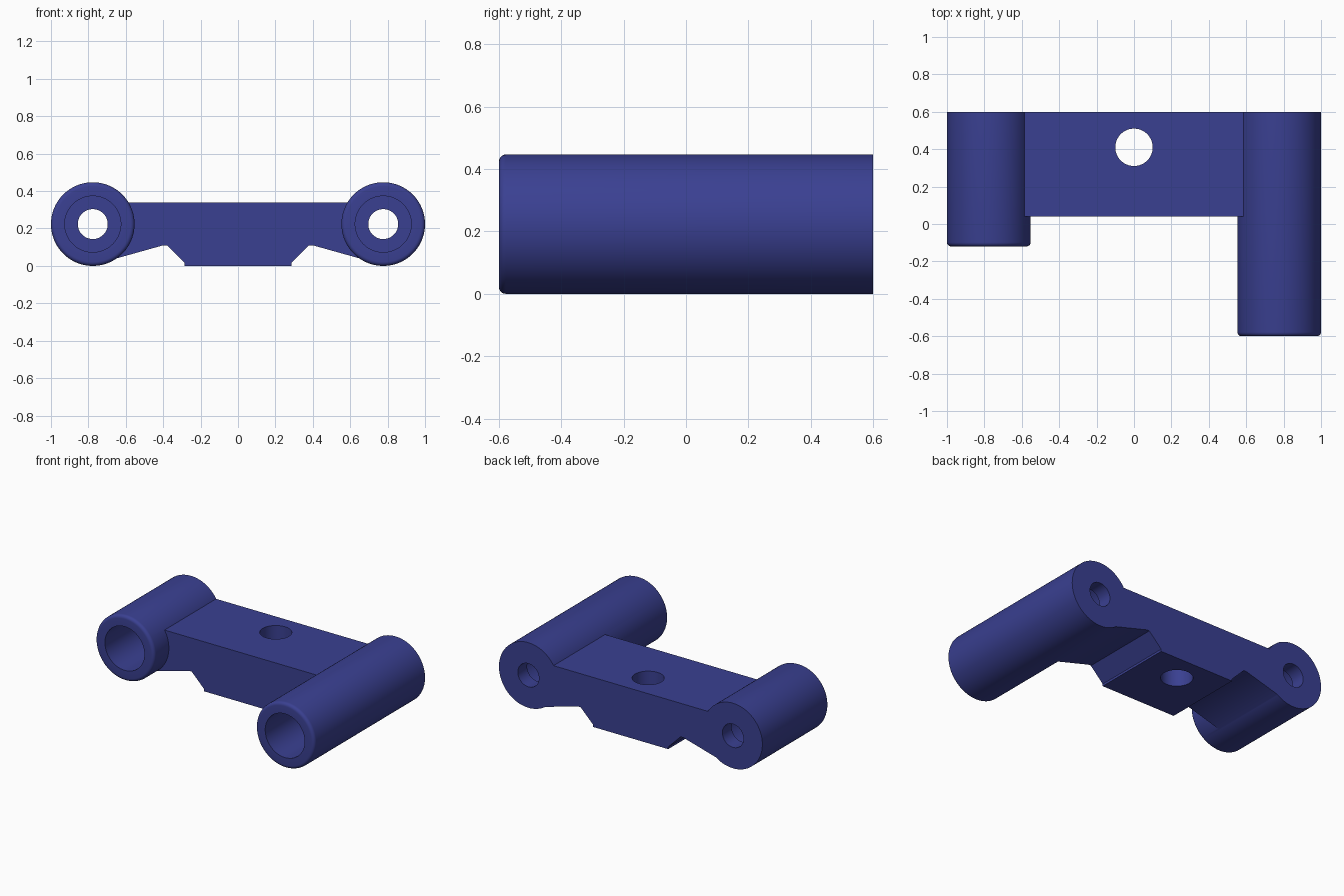
import bpy, bmesh, math
from mathutils import Vector, Matrix

if "Cube" in bpy.data.objects:
    bpy.data.objects.remove(bpy.data.objects["Cube"])

R, BORE, PIN = 0.2235, 0.15, 0.08      # tube, wide bore and narrow bore radii
CX, BACK = 1 - 0.2235, 0.6

blue = bpy.data.materials.new("navy blue")
blue.diffuse_color = (0.042, 0.051, 0.285, 1)
blue.use_nodes = True
blue.node_tree.nodes["Principled BSDF"].inputs["Base Color"].default_value = blue.diffuse_color


def finish(name, bm):
    bmesh.ops.remove_doubles(bm, verts=bm.verts, dist=1e-5)
    bmesh.ops.recalc_face_normals(bm, faces=bm.faces)
    me = bpy.data.meshes.new(name)
    bm.to_mesh(me)
    bm.free()
    me.materials.append(blue)
    ob = bpy.data.objects.new(name, me)
    bpy.context.collection.objects.link(ob)
    return ob


def tube(name, x, front):
    """Lathed sleeve along y: rounded front rim, stepped bore."""
    f, step = 0.022, BACK - 0.1
    prof = [(BORE, step), (BORE, front)]
    for i in range(6):
        a = math.radians(90 * i / 5)
        prof.append((R - f + f * math.sin(a), front + f - f * math.cos(a)))
    prof += [(R, BACK), (PIN, BACK), (PIN, step)]
    bm = bmesh.new()
    vs = [bm.verts.new((x + r, y, R)) for r, y in prof]
    es = [bm.edges.new((vs[i], vs[(i + 1) % len(vs)])) for i in range(len(vs))]
    bmesh.ops.spin(bm, geom=vs + es, cent=(x, 0, R), axis=(0, 1, 0),
                   angle=2 * math.pi, steps=96)
    return finish(name, bm)


def apply_boolean(ob, other, op):
    m = ob.modifiers.new(op, 'BOOLEAN')
    m.operation, m.object, m.solver = op, other, 'EXACT'
    bpy.context.view_layer.objects.active = ob
    bpy.ops.object.modifier_apply(modifier=m.name)
    bpy.data.objects.remove(other)


# Bridge: half profile mirrored, ends curved to stay inside the tube walls
half = [(0.285, 0), (0.285, 0.015), (0.38, 0.11), (0.40, 0.11), (0.70, 0.026)]
for i in range(13):
    a = math.radians(-60 + 97.8 * i / 12)
    half.append((CX - 0.19 * math.cos(a), R + 0.19 * math.sin(a)))
half[-1] = (half[-1][0], 0.34)
outline = half + [(-x, z) for x, z in reversed(half)]
bm = bmesh.new()
face = bm.faces.new([bm.verts.new((x, 0.04, z)) for x, z in outline])
ext = bmesh.ops.extrude_face_region(bm, geom=[face])
bmesh.ops.translate(bm, vec=(0, BACK - 0.04, 0),
                    verts=[g for g in ext["geom"] if isinstance(g, bmesh.types.BMVert)])
bracket = finish("bracket", bm)

# Bolt hole through the bridge
bm = bmesh.new()
bmesh.ops.create_cone(bm, cap_ends=True, segments=64, radius1=0.1, radius2=0.1,
                      depth=1, matrix=Matrix.Translation(Vector((0, 0.41, 0.2))))
cutter = finish("hole_cutter", bm)
cutter.hide_render = True
apply_boolean(bracket, cutter, 'DIFFERENCE')

# Short left sleeve and long right sleeve
apply_boolean(bracket, tube("short_sleeve", -CX, -0.12), 'UNION')
apply_boolean(bracket, tube("long_sleeve", CX, -0.6), 'UNION')

bpy.ops.object.select_all(action='DESELECT')
bracket.select_set(True)
bpy.context.view_layer.objects.active = bracket
bpy.ops.object.shade_smooth_by_angle(angle=math.radians(30))
